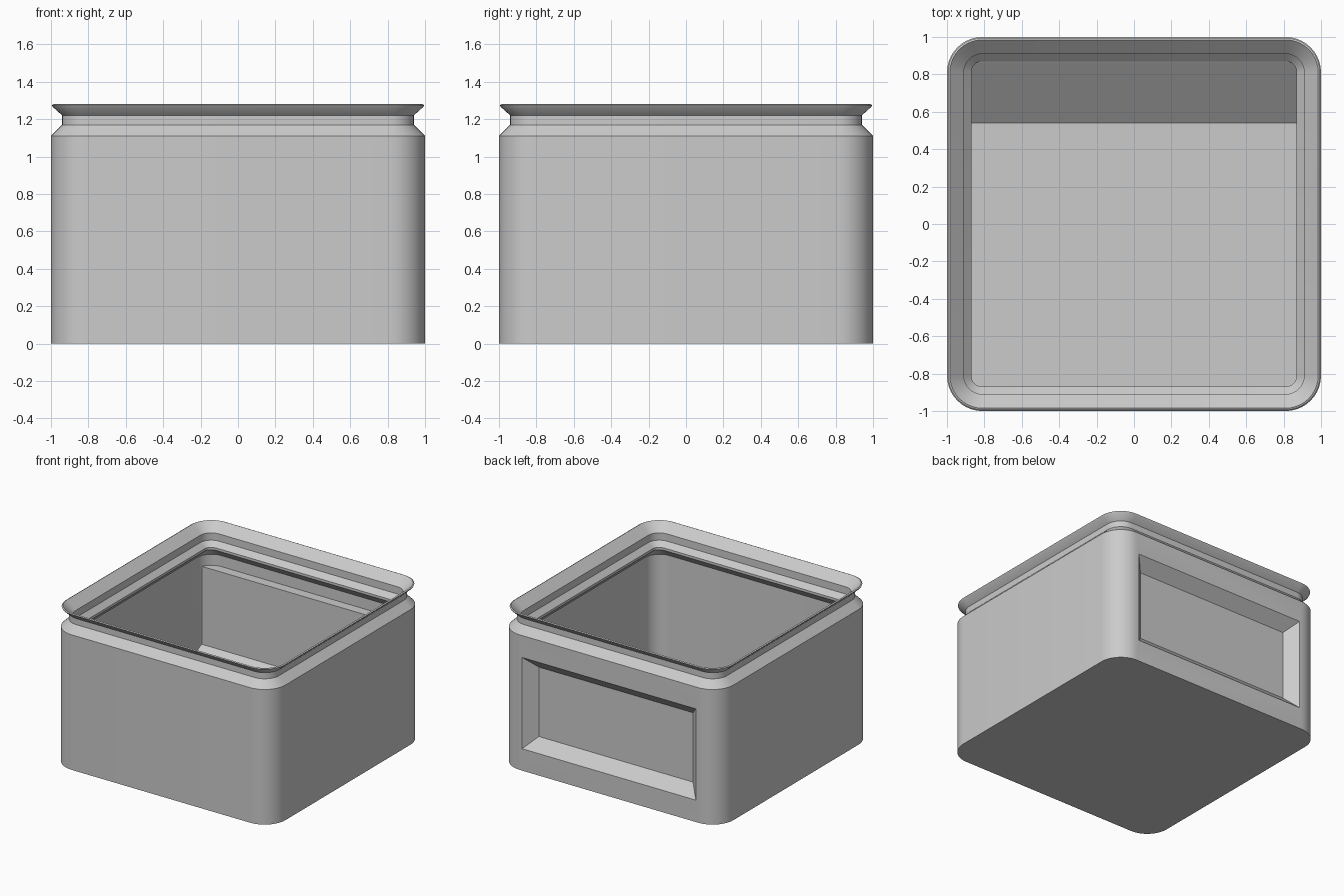
import bpy, bmesh, math

default = bpy.data.objects.get("Cube")
if default:
    bpy.data.objects.remove(default, do_unlink=True)

grey = bpy.data.materials.new("light_grey")
grey.use_nodes = True
grey.diffuse_color = (0.6, 0.6, 0.6, 1)
grey.node_tree.nodes["Principled BSDF"].inputs["Base Color"].default_value = (0.6, 0.6, 0.6, 1)

CORNER = 0.81   # centre of the corner rounding
STEPS = 10


def finish(bm, name):
    bmesh.ops.recalc_face_normals(bm, faces=bm.faces)
    mesh = bpy.data.meshes.new(name)
    bm.to_mesh(mesh)
    bm.free()
    obj = bpy.data.objects.new(name, mesh)
    bpy.context.collection.objects.link(obj)
    mesh.materials.append(grey)
    return obj


def rounded_ring(bm, half, z):
    """Rounded square of the given half width."""
    r = half - CORNER
    ring = []
    for q in range(4):
        for i in range(STEPS + 1):
            a = math.pi / 2 * (q + i / STEPS)
            sx = 1 if q in (0, 3) else -1
            sy = 1 if q < 2 else -1
            ring.append(bm.verts.new((sx * CORNER + r * math.cos(a),
                                      sy * CORNER + r * math.sin(a), z)))
    return ring


def loft(bm, rings):
    """Skin successive rings and cap both ends."""
    for a, b in zip(rings, rings[1:]):
        n = len(a)
        for i in range(n):
            j = (i + 1) % n
            bm.faces.new((a[i], a[j], b[j], b[i]))
    bm.faces.new(rings[0])
    bm.faces.new(rings[-1])


def combine(target, tool, operation):
    mod = target.modifiers.new(tool.name, 'BOOLEAN')
    mod.operation = operation
    mod.solver = 'EXACT'
    mod.object = tool
    bpy.context.view_layer.objects.active = target
    bpy.ops.object.modifier_apply(modifier=mod.name)
    bpy.data.objects.remove(tool, do_unlink=True)


# Container shell: outside wall, neck, flared rim, inner lip, cavity
profile = [(1, 0), (1, 1.11), (.94, 1.17), (.94, 1.22), (.99, 1.265), (.995, 1.275),
           (.985, 1.28), (.91, 1.21), (.91, 1.15), (.87, 1.11), (.87, 1.09),
           (.94, 1.02), (.94, .04)]
bm = bmesh.new()
loft(bm, [rounded_ring(bm, h, z) for h, z in profile])
body = finish(bm, "container_body")

# Thick back panel with a ramp down to the floor
bm = bmesh.new()
section = [(.96, .02), (.515, .02), (.86, .29), (.86, .93), (.96, .93)]
loft(bm, [[bm.verts.new((x, y, z)) for y, z in section] for x in (-.945, .945)])
rear = [e for e in bm.edges
        if all(v.co.y > .95 for v in e.verts)
        and abs(e.verts[0].co.z - e.verts[1].co.z) > .5]
bmesh.ops.bevel(bm, geom=rear, offset=.1, segments=1, affect='EDGES')
combine(body, finish(bm, "back_panel"), 'UNION')

# Sloped recess in the back
bm = bmesh.new()
rings = []
for y, grow in ((.91, 0), (1.02, .11)):
    w, low, high = .70 + grow, .27 - grow, .84 + grow
    rings.append([bm.verts.new((x, y, z))
                  for x, z in ((-w, low), (w, low), (w, high), (-w, high))])
loft(bm, rings)
combine(body, finish(bm, "recess_cutter"), 'DIFFERENCE')

# Smooth corners, sharp creases
bpy.ops.object.select_all(action='DESELECT')
body.select_set(True)
bpy.context.view_layer.objects.active = body
bpy.ops.object.shade_smooth_by_angle(angle=math.radians(25))
